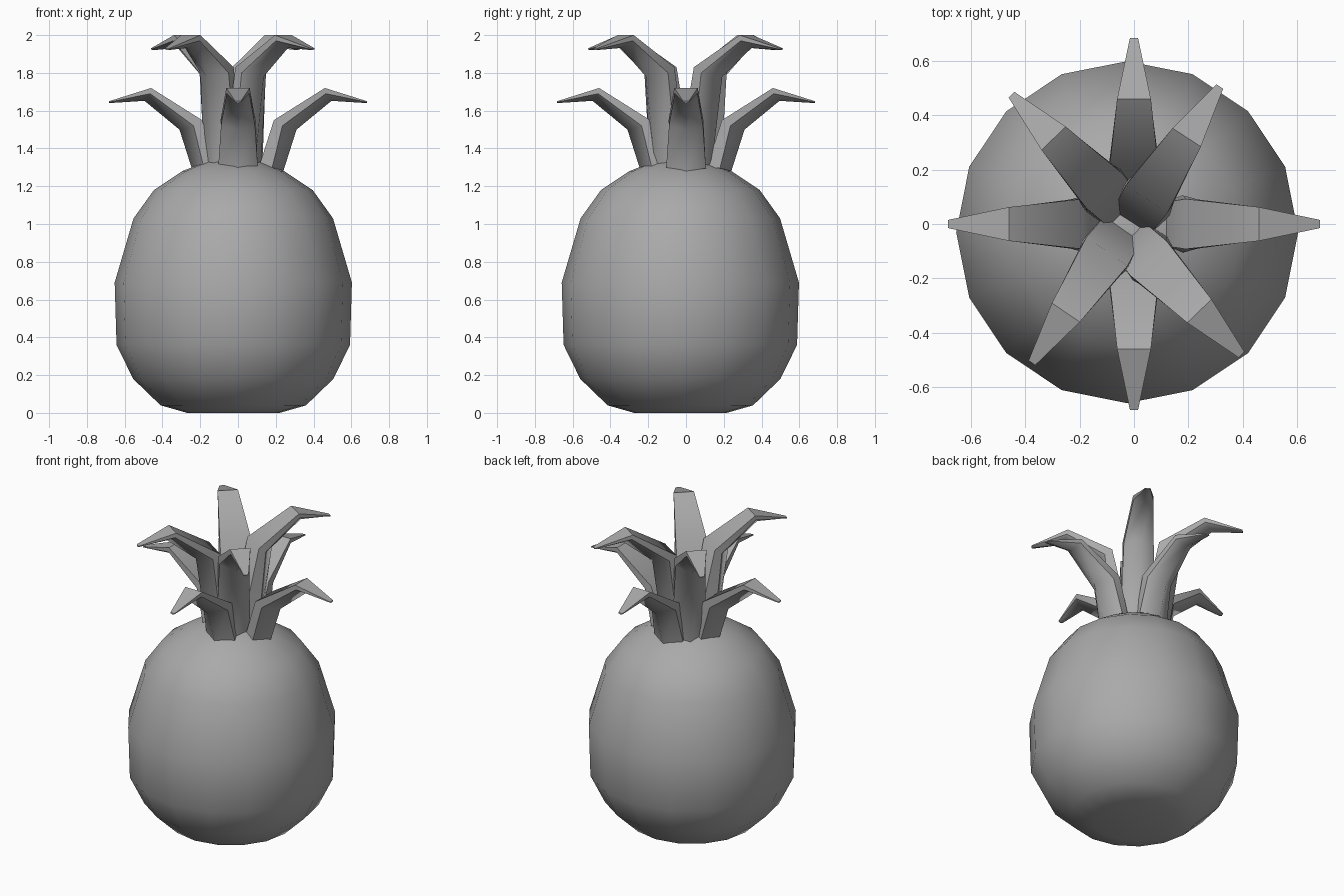
import bpy, bmesh
from math import sin, cos, pi, radians

if "Cube" in bpy.data.objects:
    bpy.data.objects.remove(bpy.data.objects["Cube"])

grey = bpy.data.materials.new("mid_grey")
grey.diffuse_color = (0.4, 0.4, 0.4, 1)
grey.use_nodes = True
grey.node_tree.nodes["Principled BSDF"].inputs["Base Color"].default_value = grey.diffuse_color


def make_object(name, bm):
    bmesh.ops.recalc_face_normals(bm, faces=bm.faces)
    for f in bm.faces:
        f.smooth = True
    me = bpy.data.meshes.new(name)
    bm.to_mesh(me)
    bm.free()
    me.materials.append(grey)
    ob = bpy.data.objects.new(name, me)
    bpy.context.collection.objects.link(ob)
    return ob


def bridge(bm, rings):
    for a, b in zip(rings, rings[1:]):
        n = len(a)
        for i in range(n):
            j = (i + 1) % n
            bm.faces.new((a[i], a[j], b[j], b[i]))


# fruit body: 16-sided smooth lathe, slightly off centre
profile = [(0.245, 0.0), (0.385, 0.04), (0.53, 0.18), (0.618, 0.36), (0.628, 0.69),
           (0.528, 1.03), (0.42, 1.18), (0.27, 1.28), (0.13, 1.335)]
bm = bmesh.new()
rings = [[bm.verts.new((r * cos(i * pi / 8), r * sin(i * pi / 8), z)) for i in range(16)]
         for r, z in profile]
bridge(bm, rings)
bm.faces.new(rings[0])
pole = bm.verts.new((0, 0, 1.35))
for i in range(16):
    bm.faces.new((rings[-1][i], rings[-1][(i + 1) % 16], pole))
body = make_object("fruit_body", bm)
body.location = (-0.025, -0.03, 0)


# leaf: five-sided section (flat top, two sides, keel below) swept along a bent path
# each station: top (r, z, half width), side (r, z, half width), keel (r, z)
def leaf(name, tip, angle, lift, base_r):
    stations = [
        ((base_r, 1.30 - lift, 0.08), (0.18, 1.295 - lift, 0.105), (0.24, 1.28 - lift)),
        ((0.19, 1.55, 0.092), (0.235, 1.52, 0.09), (0.31, 1.50)),
        ((0.46, 1.72, 0.062), (0.465, 1.69, 0.060), (0.495, 1.652)),
        ((0.683, 1.65, 0.015), (0.683, 1.645, 0.015), (0.683, 1.64)),
    ]
    bm = bmesh.new()
    rings = []
    for (tr, tz, tw), (sr, sz, sw), (kr, kz) in stations:
        pts = [(tr, tw, tz), (tr, -tw, tz), (sr, -sw, sz), (kr, 0, kz), (sr, sw, sz)]
        rings.append([bm.verts.new(p) for p in pts])
    bridge(bm, rings)
    caps = [bm.faces.new(rings[0]), bm.faces.new(rings[-1])]
    # crisp long edges, top fold and ends; soft keel and elbow
    sharp = [e for f in caps for e in f.edges]
    sharp.append(bm.edges.get((rings[2][0], rings[2][1])))
    for a, b in zip(rings, rings[1:]):
        sharp += [bm.edges.get((a[i], b[i])) for i in (0, 1, 2, 4)]
    for e in sharp:
        e.smooth = False
    ob = make_object(name, bm)
    a = radians(angle)
    ob.rotation_euler = (0, 0, a)
    ob.location = (tip[0] - 0.683 * cos(a), tip[1] - 0.683 * sin(a), lift)


# lower crown of leaves
for i in range(4):
    a = radians(90 * i)
    leaf(f"lower_leaf_{i + 1}", (0.683 * cos(a), 0.683 * sin(a)), 90 * i, 0.0, 0.11)

# upper crown of taller leaves
upper = [((0.315, 0.505), 57), ((-0.45, 0.475), 134),
         ((-0.375, -0.51), 236), ((0.395, -0.48), 314)]
for i, (tip, angle) in enumerate(upper):
    leaf(f"upper_leaf_{i + 1}", tip, angle, 0.28, 0.08)
